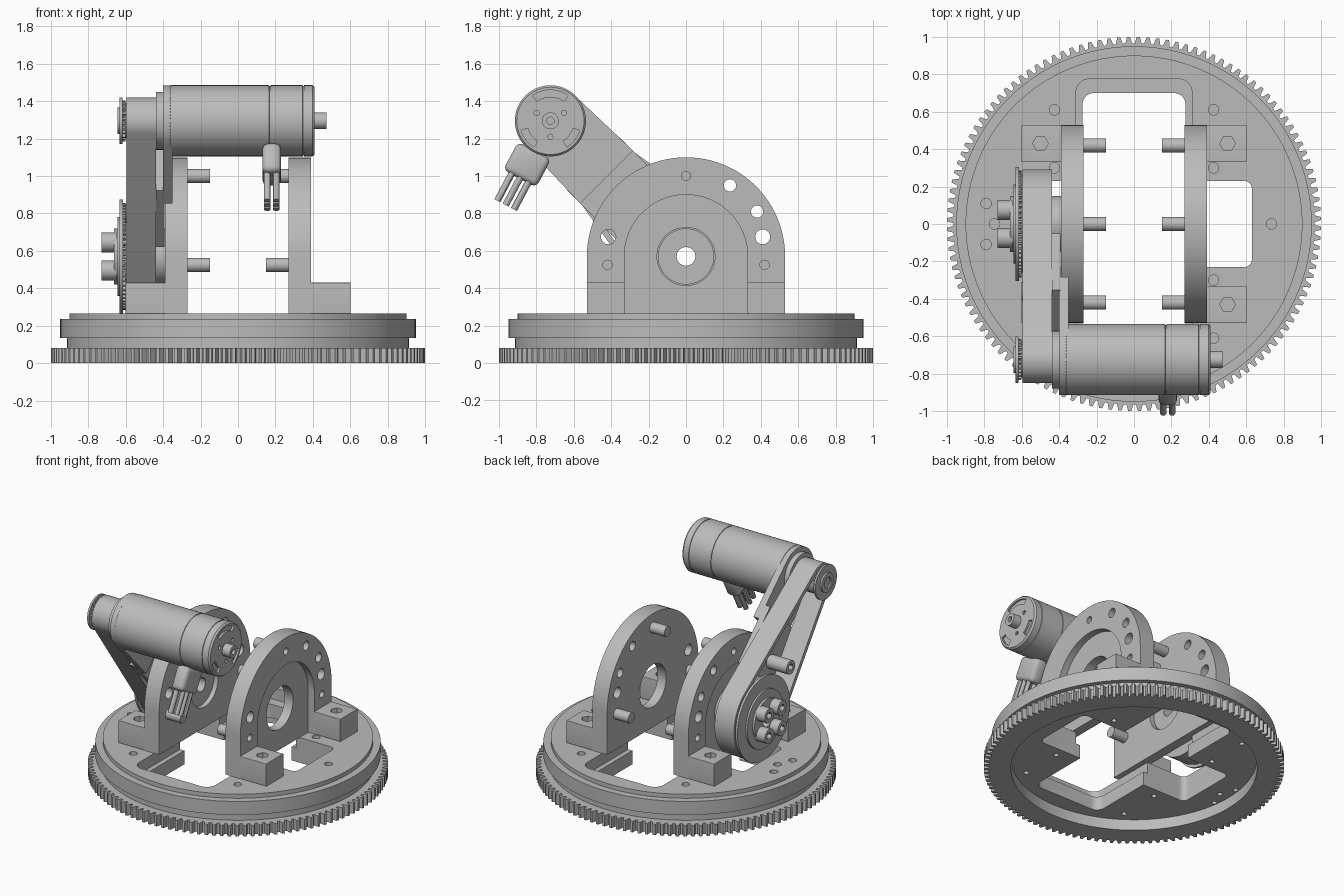
import bpy, bmesh
from math import sin, cos, pi, tau, acos, atan2, hypot, radians
from mathutils import Matrix, Vector

if "Cube" in bpy.data.objects:
    bpy.data.objects.remove(bpy.data.objects["Cube"])

grey = bpy.data.materials.new("machined_grey")
grey.use_nodes = True
grey.diffuse_color = (0.5, 0.5, 0.5, 1)
grey.node_tree.nodes["Principled BSDF"].inputs["Base Color"].default_value = (0.5, 0.5, 0.5, 1)
parts = []


def finish(name, bm):
    bmesh.ops.remove_doubles(bm, verts=bm.verts, dist=1e-5)
    bmesh.ops.recalc_face_normals(bm, faces=bm.faces)
    mesh = bpy.data.meshes.new(name)
    bm.to_mesh(mesh)
    bm.free()
    mesh.materials.append(grey)
    ob = bpy.data.objects.new(name, mesh)
    bpy.context.collection.objects.link(ob)
    parts.append(ob)
    return ob


def prism(name, outline, lo, hi, axis="x"):
    """Extrude an outline: (y, z) along x, or (x, y) along z."""
    place = (lambda p, h: (h, p[0], p[1])) if axis == "x" else (lambda p, h: (p[0], p[1], h))
    bm = bmesh.new()
    face = bm.faces.new([bm.verts.new(place(p, lo)) for p in outline])
    new = bmesh.ops.extrude_face_region(bm, geom=[face])["geom"]
    verts = [v for v in new if isinstance(v, bmesh.types.BMVert)]
    bmesh.ops.translate(bm, verts=verts, vec=place((0, 0), hi - lo))
    return finish(name, bm)


def lathe(name, profile, centre=(0, 0, 0), axis="z", steps=64):
    """Spin (radius, height) points round the axis."""
    bm = bmesh.new()
    verts = [bm.verts.new((r, 0, h)) for r, h in profile]
    edges = [bm.edges.new(pair) for pair in zip(verts, verts[1:])]
    bmesh.ops.spin(bm, geom=verts + edges, cent=(0, 0, 0), axis=(0, 0, 1), angle=tau, steps=steps)
    if axis == "x":
        bm.transform(Matrix.Rotation(pi / 2, 4, "Y"))
    bm.transform(Matrix.Translation(centre))
    return finish(name, bm)


def cut(ob, *cutters):
    for c in cutters:
        mod = ob.modifiers.new("cut", "BOOLEAN")
        mod.object, mod.operation, mod.solver = c, "DIFFERENCE", "EXACT"
        with bpy.context.temp_override(object=ob, active_object=ob):
            bpy.ops.object.modifier_apply(modifier=mod.name)
        parts.remove(c)
        bpy.data.objects.remove(c)


def arc(c, r, a, b, n=32):
    return [(c[0] + r * cos(a + (b - a) * i / n), c[1] + r * sin(a + (b - a) * i / n)) for i in range(n + 1)]


def circle(c, r, n=32):
    return arc(c, r, 0, tau, n)[:-1]


def rect(w, h, r, c=(0, 0)):
    pts = []
    for k, (sx, sy) in enumerate([(1, 1), (-1, 1), (-1, -1), (1, -1)]):
        pts += arc((c[0] + sx * (w - r), c[1] + sy * (h - r)), r, k * pi / 2, (k + 1) * pi / 2, 6)
    return pts


def gear(c, root, tip, teeth):
    shape = [(0, root), (0.2, root), (0.4, tip), (0.72, tip), (0.92, root)][1:]
    return [(c[0] + r * cos((k + f) * tau / teeth), c[1] + r * sin((k + f) * tau / teeth))
            for k in range(teeth) for f, r in shape]


def hull(c1, r1, c2, r2):
    d, th = hypot(c2[0] - c1[0], c2[1] - c1[1]), atan2(c2[1] - c1[1], c2[0] - c1[0])
    ph = acos((r1 - r2) / d)
    return arc(c1, r1, th + ph, th + tau - ph, 48) + arc(c2, r2, th - ph, th + ph, 24)


def arch(r):
    return [(r, 0.265)] + arc(PIVOT, r, 0, pi, 48) + [(-r, 0.265)]


PIVOT, MOTOR = (0, 0.57), (-0.725, 1.295)

# Toothed ring and turntable
ring = prism("ring_gear", gear((0, 0), 0.965, 1.0, 120), 0, 0.08, "z")
cut(ring, prism("cutter", circle((0, 0), 0.82, 128), -0.1, 0.2, "z"))
base = lathe("turntable", [(0, 0.08), (0.915, 0.08), (0.915, 0.135), (0.95, 0.135), (0.95, 0.235),
                           (0.9, 0.235), (0.9, 0.265), (0, 0.265)], steps=128)
cut(base, prism("cutter", rect(0.31, 0.775, 0.07), 0.18, 0.4, "z"),
    prism("cutter", rect(0.275, 0.7, 0.06), 0, 0.3, "z"),
    prism("cutter", rect(0.63, 0.23, 0.04), 0, 0.4, "z"))
bolt_spots = [(sx * 0.425, sy * y) for sx in (1, -1) for sy in (1, -1) for y in (0.3, 0.61)]
for p in bolt_spots + [(0.735, 0), (-0.745, 0), (-0.79, 0.11), (-0.79, -0.11)]:
    cut(base, prism("cutter", circle(p, 0.028, 16), 0.2, 0.3, "z"))
    cut(base, prism("cutter", circle(p, 0.018, 16), 0, 0.12, "z"))

# Paired bearing supports with feet and pegs
for side, s in (("left", 1), ("right", -1)):
    def slab(name, outline, a, b):
        return prism(name, outline, min(s * a, s * b), max(s * a, s * b))
    support = slab(side + "_support", arch(0.53), 0.27, 0.39)
    cut(support, slab("cutter", [(y, z - 0.02 if z < 0.3 else z) for y, z in arch(0.33)], 0.34, 0.45),
        slab("cutter", circle(PIVOT, 0.155, 48), 0.2, 0.5))
    for y, z, r in ((0.235, 0.95, 0.033), (0.38, 0.81, 0.033), (0.41, 0.675, 0.04), (-0.415, 0.675, 0.04)):
        cut(support, slab("cutter", circle((y, z), r, 20), 0.2, 0.5))
    for p in ((0, 1.0), (0.42, 0.525), (-0.42, 0.525)):
        cut(support, slab("cutter", circle(p, 0.025, 16), 0.35, 0.5))
        slab(side + "_peg", circle(p, 0.038, 24), 0.15, 0.28)
    for f in (1, -1):
        foot = slab(side + "_foot", rect(0.1, 0.0825, 0.004, (f * 0.43, 0.3475)), 0.39, 0.6)
        cut(foot, prism("cutter", circle((s * 0.5, f * 0.43), 0.042, 6), 0.36, 0.5, "z"))

# Large pulley, hub and bolts
for name, outline, a, b in (("pulley_core", circle(PIVOT, 0.262, 64), -0.6, -0.44),
                            ("pulley_teeth", gear(PIVOT, 0.265, 0.285, 60), -0.615, -0.6),
                            ("pulley_flange", circle(PIVOT, 0.305, 64), -0.632, -0.615),
                            ("pulley_cap", circle(PIVOT, 0.21, 64), -0.645, -0.632),
                            ("pulley_hub", circle(PIVOT, 0.15, 48), -0.662, -0.3)):
    cut(prism(name, outline, a, b), prism("cutter", circle(PIVOT, 0.05), -0.8, -0.2))
for sy in (1, -1):
    for sz in (1, -1):
        c = (sy * 0.075, PIVOT[1] + sz * 0.075)
        bolt = prism("pulley_bolt", circle(c, 0.053, 24), -0.73, -0.65)
        cut(bolt, prism("cutter", circle(c, 0.028, 6), -0.8, -0.69))

# Small pulley on the drive axis
prism("small_pulley_core", circle(MOTOR, 0.095), -0.6, -0.4)
prism("small_pulley_teeth", gear(MOTOR, 0.095, 0.11, 24), -0.62, -0.6)
flange = prism("small_pulley_flange", circle(MOTOR, 0.125, 48), -0.632, -0.618)
nose = prism("small_pulley_nose", circle(MOTOR, 0.07), -0.645, -0.63)
cut(nose, prism("cutter", circle(MOTOR, 0.04), -0.7, -0.635))

# Drive belt and tension roller
belt = prism("drive_belt", hull(PIVOT, 0.292, MOTOR, 0.125), -0.595, -0.437)
cut(belt, prism("cutter", hull(PIVOT, 0.262, MOTOR, 0.095), -0.8, -0.2))
roller = prism("tension_roller", circle((-0.36, 0.8), 0.05, 24), -0.6, -0.42)
cut(roller, prism("cutter", circle((-0.36, 0.8), 0.027, 6), -0.7, -0.57))


# Slanted bracket carrying the motor
def slant(t, n):
    return ((n - t) * 0.7071, PIVOT[1] + (n + t) * 0.7071)


prism("bracket_tongue", [slant(0.27, -0.2), slant(0.27, 0.2), slant(0.7, 0.2), slant(0.7, -0.2)], -0.437, -0.392)
prism("bracket_plate", [slant(0.6, 0.2), slant(0.6, -0.2)] + arc(MOTOR, 0.188, radians(225), radians(45), 1)[:1]
      + arc(MOTOR, 0.188, radians(225), radians(45), 32)[1:], -0.4, -0.35)
prism("bracket_boss", circle(MOTOR, 0.155, 48), -0.437, -0.39)

# Motor body, turned along x with shallow seams
profile = [(0, -0.37), (0.18, -0.37), (0.19, -0.36)]
for x in (0.17, 0.35):
    profile += [(0.19, x - 0.004), (0.186, x - 0.003), (0.186, x + 0.003), (0.19, x + 0.004)]
profile += [(0.19, 0.398), (0.18, 0.41), (0, 0.41)]
motor = lathe("motor_body", profile, (0, *MOTOR), "x", 72)
for a, b in ((55, 125), (198, 238), (302, 342)):
    a, b = radians(a), radians(b)
    cut(motor, prism("cutter", arc(MOTOR, 0.165, a, b, 12) + arc(MOTOR, 0.128, b, a, 12), 0.395, 0.5))
for a in (30, 150, 270):
    c = arc(MOTOR, 0.085, radians(a), 0, 1)[0]
    cut(motor, prism("cutter", circle(c, 0.014, 12), 0.38, 0.5))
tip = prism("motor_shaft", circle(MOTOR, 0.045), 0.4, 0.472)
cut(tip, prism("cutter", circle(MOTOR, 0.02, 16), 0.45, 0.5))

# Plug and prongs hanging off the motor, tilted about x
tilt = Matrix.Translation((0.18, *MOTOR)) @ Matrix.Rotation(radians(-28), 4, "X")
bm = bmesh.new()
bmesh.ops.create_cube(bm, size=1, matrix=Matrix.Translation((0, 0, -0.265)) @ Matrix.Diagonal((0.1, 0.2, 0.17, 1)))
bmesh.ops.bevel(bm, geom=bm.edges[:], offset=0.03, segments=3, affect="EDGES", profile=0.5)
bm.transform(tilt)
finish("plug", bm)
for px in (-0.024, 0.024):
    for py in (-0.05, 0, 0.05):
        bm = bmesh.new()
        bmesh.ops.create_cone(bm, cap_ends=True, segments=12, radius1=0.018, radius2=0.018, depth=0.18,
                              matrix=Matrix.Translation((px, py, -0.42)))
        bm.transform(tilt)
        finish("plug_prong", bm)

# Smooth curved walls, keep crisp edges
bpy.ops.object.select_all(action="DESELECT")
for ob in parts:
    ob.select_set(True)
bpy.context.view_layer.objects.active = parts[0]
bpy.ops.object.shade_smooth_by_angle(angle=radians(30))
